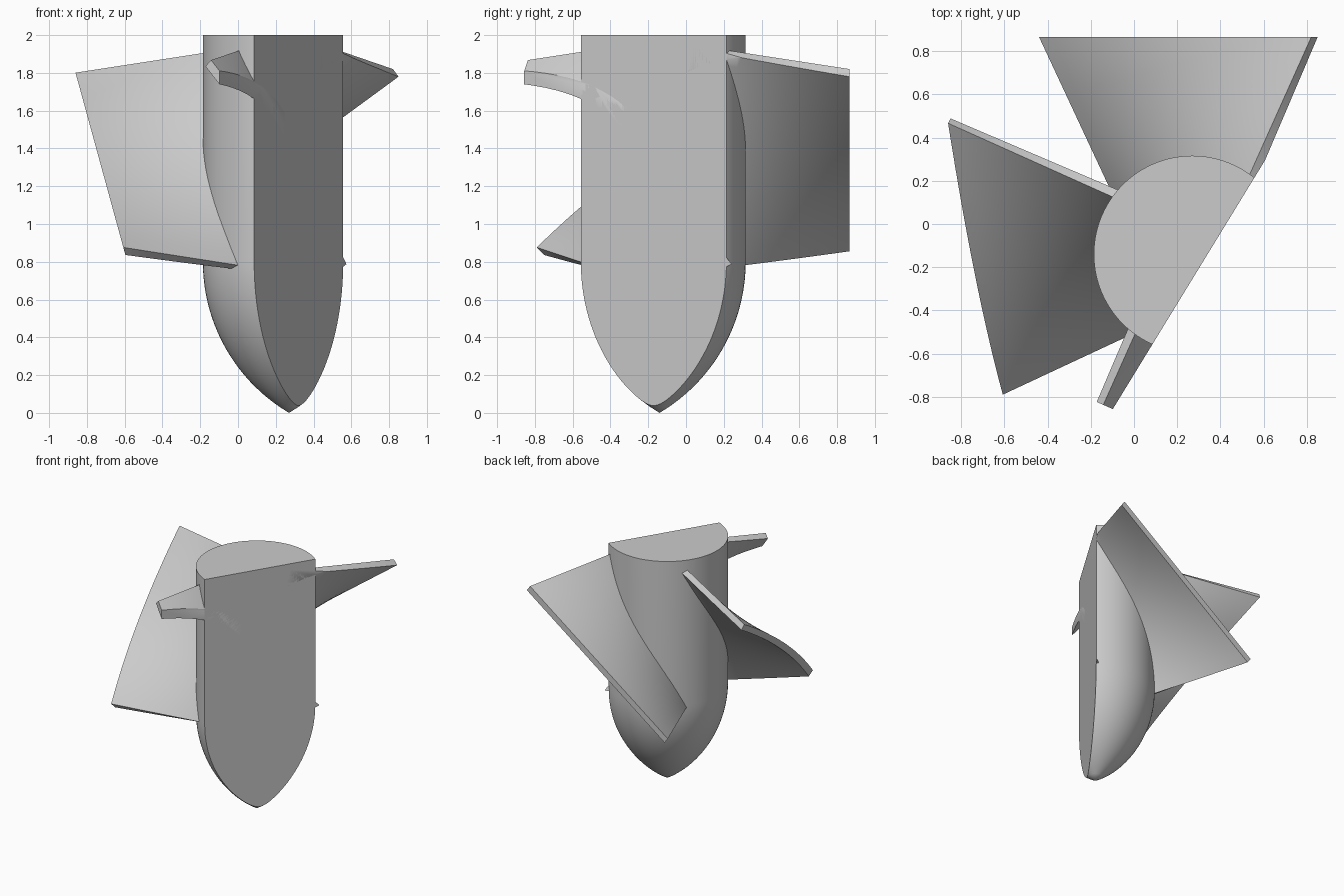
import bpy, bmesh, math
from mathutils import Vector, Matrix

cube = bpy.data.objects.get("Cube")
if cube:
    bpy.data.objects.remove(cube, do_unlink=True)

AXIS = Vector((0.27, -0.14, 0))
RADIUS = 0.456
NOSE = 0.8
HEIGHT = 2.0
THICK = 0.05

# One plain grey for everything
grey = bpy.data.materials.new("plain_grey")
grey.use_nodes = True
colour = (0.6, 0.6, 0.6, 1)
grey.diffuse_color = colour
grey.node_tree.nodes["Principled BSDF"].inputs["Base Color"].default_value = colour

# Upright plane that slices the whole model just past the axis
SLICE_NORMAL = Vector((0.853, -0.522, 0)).normalized()
SLICE_POINT = AXIS + SLICE_NORMAL * 0.06


def trim(bm, point, normal):
    """Remove what lies beyond the plane and close the opening."""
    geom = bm.verts[:] + bm.edges[:] + bm.faces[:]
    bmesh.ops.bisect_plane(bm, geom=geom, dist=1e-5, plane_co=point,
                           plane_no=normal, clear_outer=True)
    rim = [e for e in bm.edges if e.is_boundary]
    if rim:
        bmesh.ops.holes_fill(bm, edges=rim, sides=0)


def finish(bm, name):
    bmesh.ops.recalc_face_normals(bm, faces=bm.faces[:])
    mesh = bpy.data.meshes.new(name)
    bm.to_mesh(mesh)
    bm.free()
    mesh.materials.append(grey)
    obj = bpy.data.objects.new(name, mesh)
    bpy.context.collection.objects.link(obj)
    bpy.ops.object.select_all(action='DESELECT')
    obj.select_set(True)
    bpy.context.view_layer.objects.active = obj
    bpy.ops.object.shade_smooth_by_angle(angle=math.radians(30))
    return obj


def make_hub():
    """Cylinder with a pointed arch nose, turned about the axis."""
    bm = bmesh.new()
    arc = (RADIUS ** 2 + NOSE ** 2) / (2 * RADIUS)
    steps = 24
    profile = [(0, 0)]
    for i in range(1, steps + 1):
        z = NOSE * i / steps
        profile.append((math.sqrt(arc ** 2 - (NOSE - z) ** 2) + RADIUS - arc, z))
    profile += [(RADIUS, HEIGHT), (0, HEIGHT)]
    verts = [bm.verts.new(AXIS + Vector((r, 0, z))) for r, z in profile]
    edges = [bm.edges.new(pair) for pair in zip(verts, verts[1:])]
    bmesh.ops.spin(bm, geom=verts + edges, cent=AXIS, axis=(0, 0, 1),
                   angle=math.tau, steps=96, use_merge=False)
    bmesh.ops.remove_doubles(bm, verts=bm.verts[:], dist=1e-4)
    trim(bm, SLICE_POINT, SLICE_NORMAL)
    finish(bm, "hub")


def blade_section(reach, n):
    """Thin rectangle across the blade at a distance from the axis."""
    low = Vector((-0.24 - 0.467 * reach, reach, 0.74 + 0.155 * reach))
    high = Vector((0.10 + 0.448 * reach, reach, 1.975 - 0.154 * reach))
    along = (high - low).normalized()
    offset = Vector((along.z, 0, -along.x)) * THICK
    side = [low.lerp(high, i / n) for i in range(n + 1)]
    return side + [p + offset for p in reversed(side)]


def make_blade(name, angle, end_point, end_normal):
    """Twisted blade lofted outwards, turned into place and trimmed."""
    bm = bmesh.new()
    rows, n = 20, 20
    place = Matrix.Translation(AXIS) @ Matrix.Rotation(math.radians(angle), 4, 'Z')
    rings = []
    for i in range(rows + 1):
        reach = 0.15 + 1.3 * i / rows
        rings.append([bm.verts.new(place @ p) for p in blade_section(reach, n)])
    count = len(rings[0])
    for a, b in zip(rings, rings[1:]):
        for k in range(count):
            m = (k + 1) % count
            bm.faces.new((a[k], a[m], b[m], b[k]))
    for ring in (rings[0], rings[-1]):
        for k in range(n):
            bm.faces.new((ring[k], ring[k + 1], ring[count - 2 - k], ring[count - 1 - k]))
    trim(bm, Vector(end_point), Vector(end_normal).normalized())
    trim(bm, SLICE_POINT, SLICE_NORMAL)
    finish(bm, name)


make_hub()
# Four blades a quarter turn apart, each with its own end cut
make_blade("back_blade", 0, (0, 0.865, 0), (0, 1, 0))
make_blade("right_blade", 90, (-0.86, 0, 1.8), (-0.95, 0, -0.26))
make_blade("front_blade_stub", 180, (-0.18, -0.82, 1.84), (-0.4, -0.9, 0))
make_blade("left_blade_remnant", 270, (0.86, 0, 0), (1, 0, 0))
